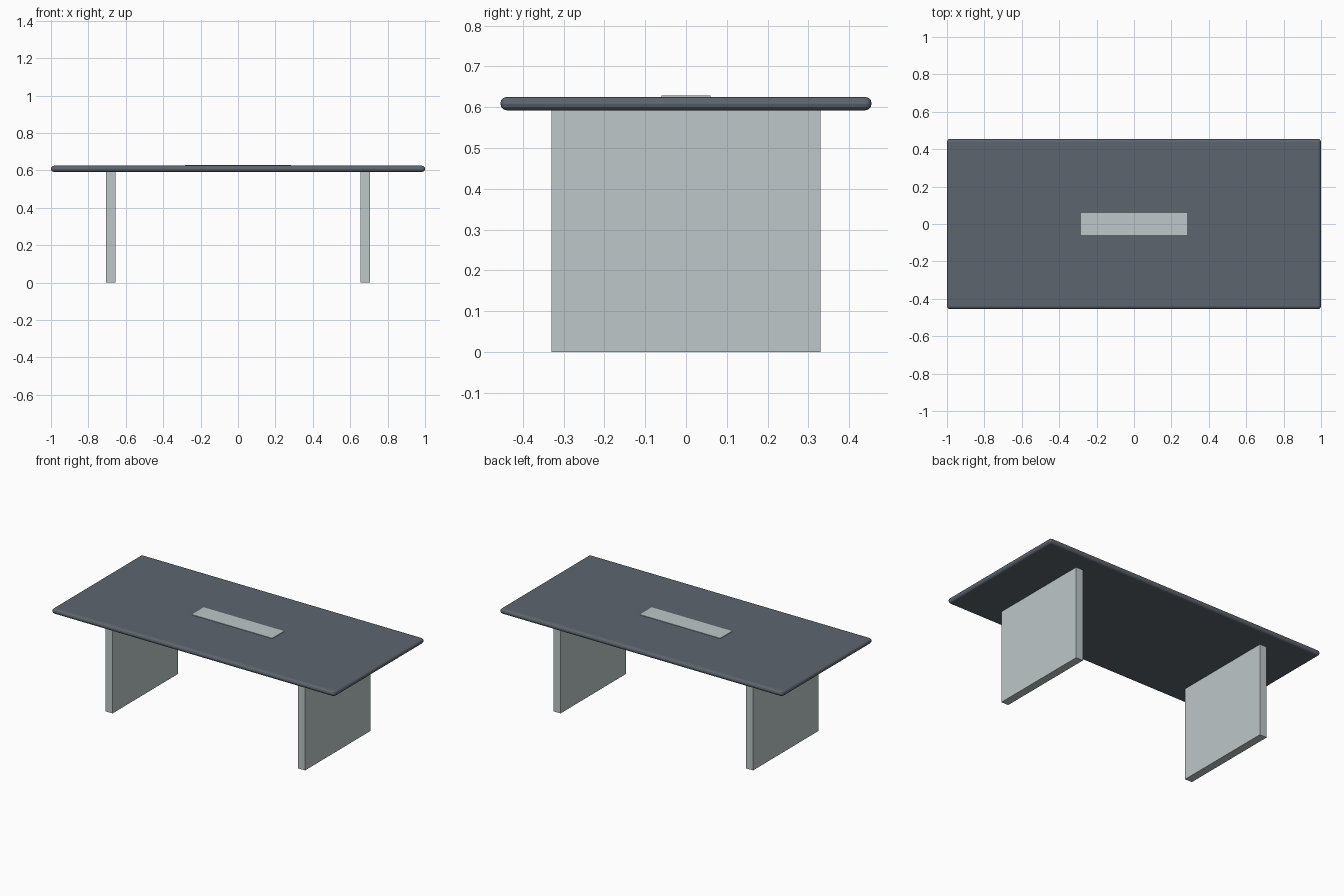
import bpy

if "Cube" in bpy.data.objects:
    bpy.data.objects.remove(bpy.data.objects["Cube"])


def material(name, rgb):
    m = bpy.data.materials.new(name)
    m.diffuse_color = (*rgb, 1.0)
    m.use_nodes = True
    m.node_tree.nodes["Principled BSDF"].inputs["Base Color"].default_value = m.diffuse_color
    return m


def box(name, lo, hi, mat):
    """Box between two opposite corners."""
    bpy.ops.mesh.primitive_cube_add(
        size=1, location=[(a + b) / 2 for a, b in zip(lo, hi)])
    ob = bpy.context.object
    ob.name = name
    ob.scale = [b - a for a, b in zip(lo, hi)]
    bpy.ops.object.transform_apply(location=False, rotation=False, scale=True)
    ob.data.materials.append(mat)
    return ob


slate = material("slate_grey", (0.108, 0.130, 0.156))
pale = material("pale_grey", (0.51, 0.57, 0.585))

# Table top with a rounded rim
top = box("table_top", (-1, -0.455, 0.592), (1, 0.455, 0.625), slate)
bevel = top.modifiers.new("rounded_rim", "BEVEL")
bevel.width = 0.016
bevel.segments = 3

# Thin cable cover in the middle of the top
box("cable_cover", (-0.284, -0.06, 0.620), (0.284, 0.06, 0.628), pale)

# Two slab legs
for side, label in ((-1, "left"), (1, "right")):
    x = side * 0.68
    box(label + "_leg", (x - 0.025, -0.33, 0), (x + 0.025, 0.33, 0.592), pale)
